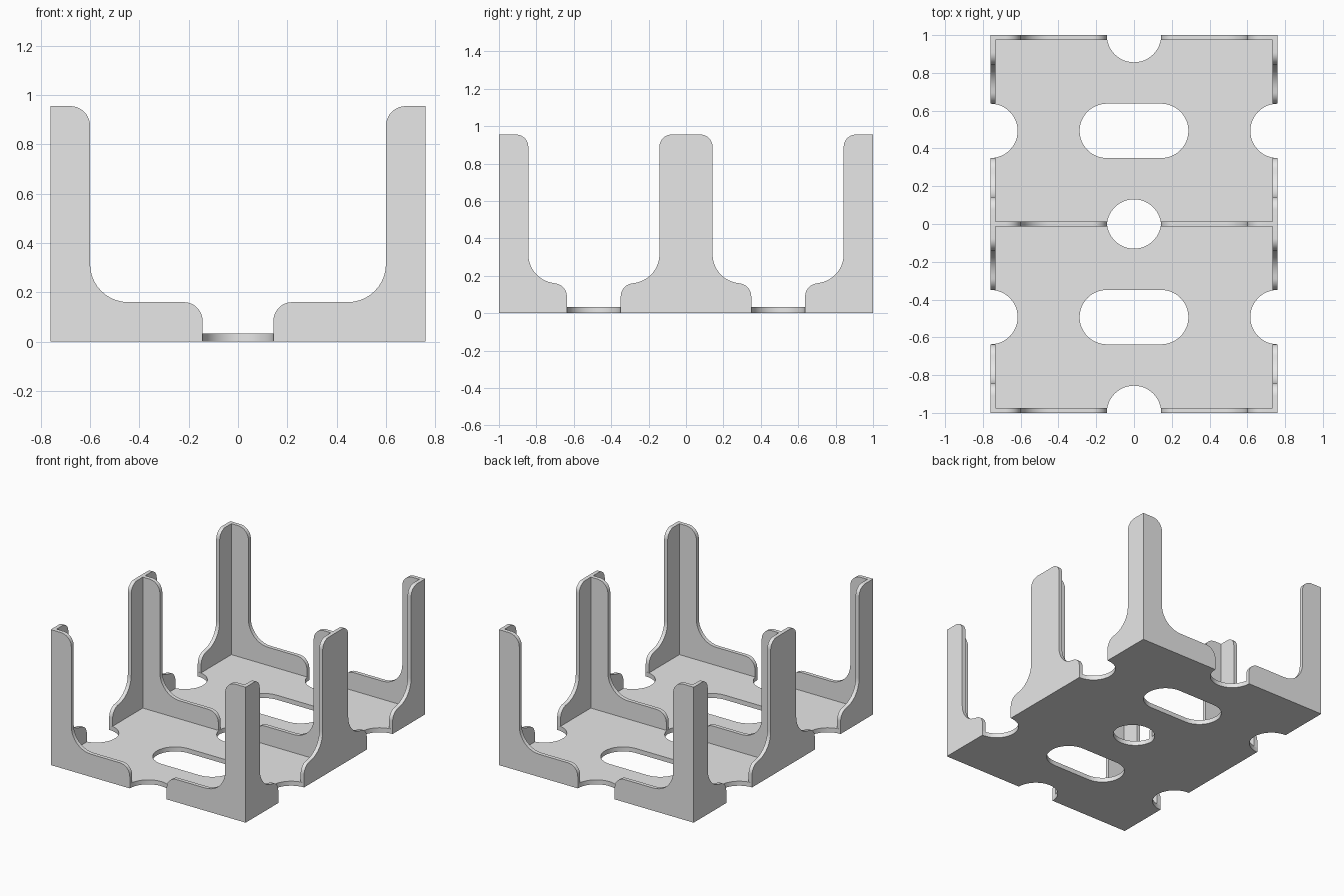
import bpy, bmesh
from math import cos, sin, radians
from mathutils import Vector

W = 0.76        # half width
T = 0.027       # wall thickness
FLOOR = 0.032   # floor thickness
TOP = 0.955     # post height
RIM = 0.16      # low rim height
R = 0.144       # cutout radius
CELL = 0.493    # cell centre along y

if "Cube" in bpy.data.objects:
    bpy.data.objects.remove(bpy.data.objects["Cube"], do_unlink=True)

grey = bpy.data.materials.new("light grey plastic")
grey.use_nodes = True
colour = (0.8, 0.8, 0.8, 1)
grey.diffuse_color = colour
grey.node_tree.nodes["Principled BSDF"].inputs["Base Color"].default_value = colour


def arc(cx, cy, r, start, end, steps=10):
    angles = [radians(start + (end - start) * i / steps) for i in range(steps + 1)]
    return [(cx + r * cos(a), cy + r * sin(a)) for a in angles]


def add_prism(bm, points, depth):
    """Extrude a closed outline; points and depth are 3D vectors."""
    face = bm.faces.new([bm.verts.new(p) for p in points])
    new = bmesh.ops.extrude_face_region(bm, geom=[face])["geom"]
    verts = [v for v in new if isinstance(v, bmesh.types.BMVert)]
    bmesh.ops.translate(bm, verts=verts, vec=depth)


def finish(bm, name):
    bmesh.ops.recalc_face_normals(bm, faces=bm.faces)
    mesh = bpy.data.meshes.new(name)
    bm.to_mesh(mesh)
    bm.free()
    obj = bpy.data.objects.new(name, mesh)
    bpy.context.collection.objects.link(obj)
    mesh.materials.append(grey)
    return obj


def smooth(obj):
    bpy.ops.object.select_all(action='DESELECT')
    obj.select_set(True)
    bpy.context.view_layer.objects.active = obj
    bpy.ops.object.shade_smooth_by_angle(angle=radians(30))


def post_edge(post, end, top_r, low_r, rim_r, trim):
    """Outline from post top, down the inner edge, along the rim to the cutout."""
    return (arc(post - top_r, TOP - top_r, top_r, 90, 0)
            + arc(post + low_r, RIM + low_r, low_r, 180, 270 - trim)
            + arc(end - rim_r, RIM - rim_r, rim_r, 90 - trim, 0)
            + [(end, FLOOR)])


# Floor with round edge cutouts, a lens in the middle and two slots
bm = bmesh.new()
add_prism(bm, [(-W, -1, 0), (W, -1, 0), (W, 1, 0), (-W, 1, 0)], Vector((0, 0, FLOOR)))
floor = finish(bm, "floor")

holes = [arc(0, y, R, 0, 360, 48)[:-1] for y in (-1, 1)]
holes += [arc(x, y, R, 0, 360, 48)[:-1] for x in (-W, W) for y in (-CELL, CELL)]
holes += [arc(R, y, R, -90, 90, 24) + arc(-R, y, R, 90, 270, 24) for y in (-CELL, CELL)]
lens = arc(0, -T / 2, R, 6, 174, 24)
holes.append(lens + [(-x, -y) for x, y in lens])

bm = bmesh.new()
for outline in holes:
    add_prism(bm, [(x, y, -0.1) for x, y in outline], Vector((0, 0, 0.3)))
cutter = finish(bm, "floor_cutter")
cutter.hide_render = True
cut = floor.modifiers.new("cutouts", 'BOOLEAN')
cut.operation, cut.solver, cut.object = 'DIFFERENCE', 'EXACT', cutter
bpy.context.view_layer.objects.active = floor
bpy.ops.object.modifier_apply(modifier=cut.name)
bpy.data.objects.remove(cutter, do_unlink=True)
smooth(floor)

# Cross walls: a mirrored pair of L profiles at front, middle and back
edge = post_edge(-0.6, -R, 0.08, 0.155, 0.075, 0)
profile = [(T - W, FLOOR), (T - W, TOP)] + edge
for name, y in (("front", -1), ("middle", -T / 2), ("back", 1 - T)):
    bm = bmesh.new()
    for side in (1, -1):
        add_prism(bm, [(side * x, y, z) for x, z in profile], Vector((0, T, 0)))
    smooth(finish(bm, name + "_wall"))

# Side walls: corner posts at both ends and a wide post in the middle
edge = post_edge(-0.843, -CELL - R, 0.065, 0.155, 0.07, 10)
corner = [(-1, FLOOR), (-1, TOP)] + edge
half = post_edge(0.142, CELL - R, 0.065, 0.155, 0.07, 10)
centre = half + [(-y, z) for y, z in reversed(half)]
for name, x in (("left", W - T), ("right", -W)):
    bm = bmesh.new()
    for outline in (corner, [(-y, z) for y, z in corner], centre):
        add_prism(bm, [(x, y, z) for y, z in outline], Vector((T, 0, 0)))
    smooth(finish(bm, name + "_side_wall"))
